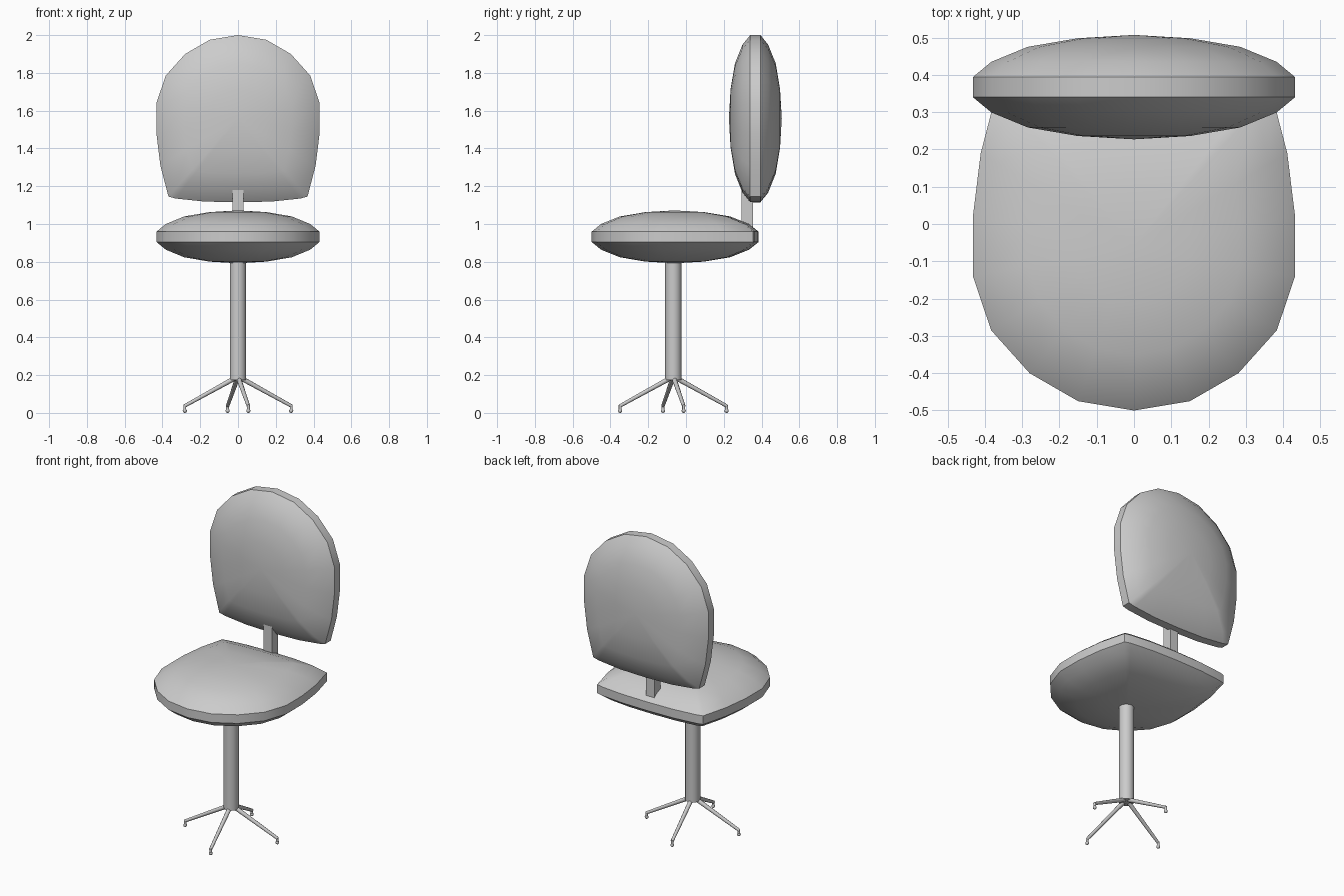
import bpy, bmesh, math
from mathutils import Vector, Matrix

if "Cube" in bpy.data.objects:
    bpy.data.objects.remove(bpy.data.objects["Cube"])

CY = -0.067  # column axis


def finish(bm, name, smooth=True):
    bmesh.ops.recalc_face_normals(bm, faces=bm.faces)
    me = bpy.data.meshes.new(name)
    bm.to_mesh(me)
    bm.free()
    ob = bpy.data.objects.new(name, me)
    bpy.context.collection.objects.link(ob)
    if smooth:
        bpy.ops.object.select_all(action='DESELECT')
        ob.select_set(True)
        bpy.context.view_layer.objects.active = ob
        bpy.ops.object.shade_smooth_by_angle(angle=math.radians(50))
    return ob


def rod(bm, a, b, r1, r2, n=10):
    a, b = Vector(a), Vector(b)
    d = b - a
    mat = Matrix.Translation((a + b) / 2) @ d.to_track_quat('Z', 'Y').to_matrix().to_4x4()
    bmesh.ops.create_cone(bm, cap_ends=True, segments=n, radius1=r1, radius2=r2,
                          depth=d.length, matrix=mat)


# Cushion: rounded-front outline, shrunk in rings towards a domed centre
HALF = [(0.15, -0.475), (0.28, -0.40), (0.383, -0.285), (0.432, -0.14), (0.432, 0.02),
        (0.411, 0.19), (0.368, 0.355), (0.33, 0.365), (0.18, 0.381)]
OUTLINE = [(0, -0.5)] + HALF + [(0, 0.385)] + [(-x, y) for x, y in reversed(HALF)]
RINGS = [(0.35, 0.131), (0.66, 0.108), (0.885, 0.068), (1.0, 0.027)]


def cushion(name, matrix):
    bm = bmesh.new()
    c = -0.06
    levels = [(s, h) for s, h in RINGS] + [(s, -h) for s, h in reversed(RINGS)]
    loops = [[bm.verts.new((x * s, c + (y - c) * s, h)) for x, y in OUTLINE]
             for s, h in levels]
    n = len(OUTLINE)
    for lo, hi in zip(loops, loops[1:]):
        for i in range(n):
            j = (i + 1) % n
            bm.faces.new((lo[i], lo[j], hi[j], hi[i]))
    for loop, h in ((loops[0], 0.14), (loops[-1], -0.14)):
        tip = bm.verts.new((0, c, h))
        for i in range(n):
            bm.faces.new((loop[i], loop[(i + 1) % n], tip))
    bm.transform(matrix)
    return finish(bm, name)


cushion("seat", Matrix.Translation((0, 0, 0.932)))
# The backrest is the same cushion stood upright, round end up
cushion("backrest", Matrix.Translation((0, 0.367, 1.5)) @ Matrix.Rotation(-math.pi / 2, 4, 'X'))

# Flat bar joining seat and backrest
bm = bmesh.new()
bmesh.ops.create_cube(bm, size=1, matrix=Matrix.Translation((0, 0.325, 1.09))
                      @ Matrix.Diagonal((0.058, 0.062, 0.30, 1)))
finish(bm, "back_support", smooth=False)

# Central column
bm = bmesh.new()
rod(bm, (0, CY, 0.175), (0, CY, 0.85), 0.043, 0.043, 24)
finish(bm, "column")

# Four thin legs with small feet
for k in range(4):
    ang = math.radians(11 + 90 * k)
    d = Vector((math.cos(ang), math.sin(ang), 0))
    o = Vector((0, CY, 0))

    def at(r, z):
        return o + d * r + Vector((0, 0, z))

    bm = bmesh.new()
    rod(bm, at(0.02, 0.182), at(0.289, 0.036), 0.013, 0.009)
    rod(bm, at(0.287, 0.042), at(0.287, 0.012), 0.008, 0.008)
    finish(bm, f"leg_{k + 1}")
    bm = bmesh.new()
    bmesh.ops.create_uvsphere(bm, u_segments=12, v_segments=8, radius=0.011,
                              matrix=Matrix.Translation(at(0.287, 0.011)))
    finish(bm, f"foot_{k + 1}")
